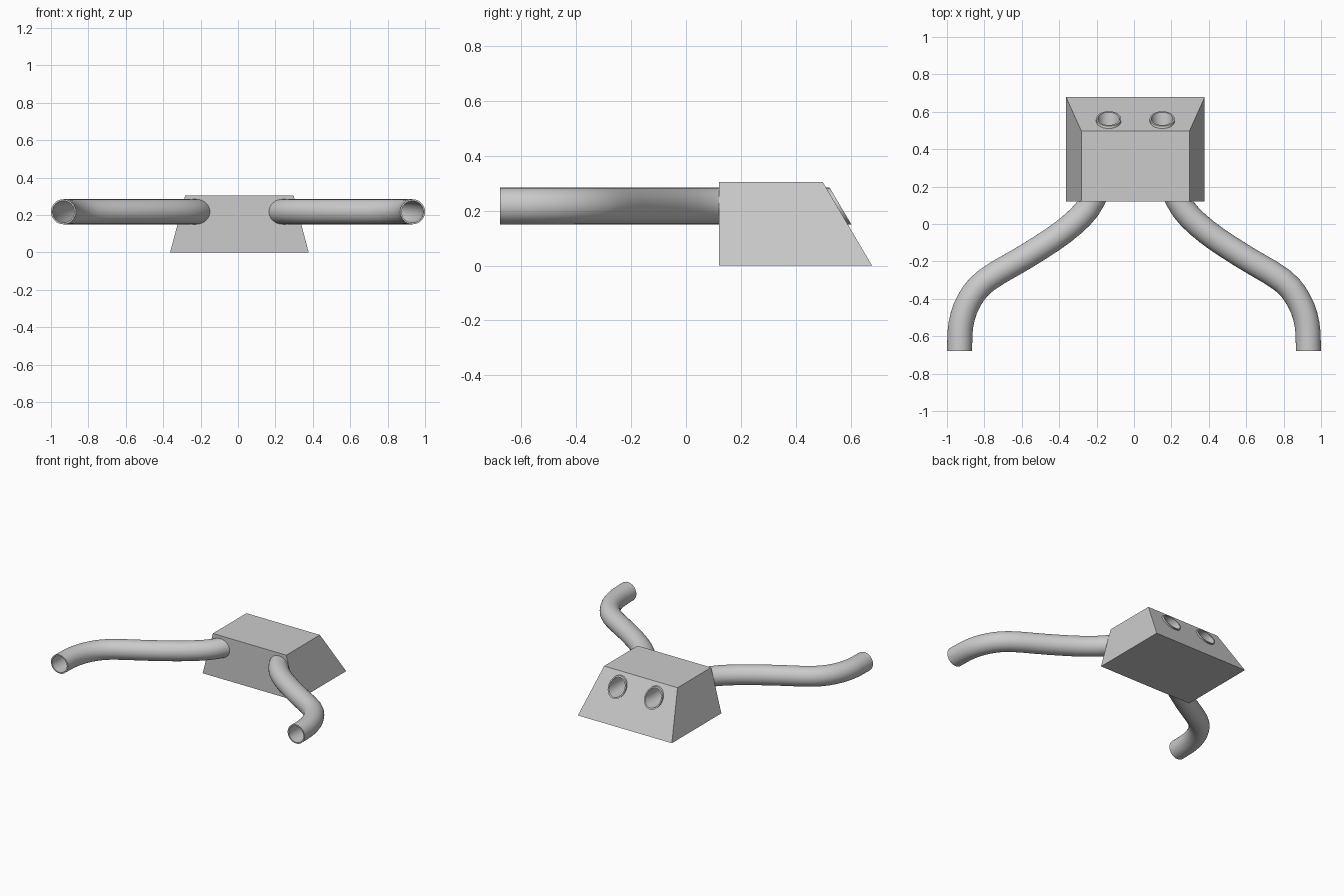
import bpy, bmesh, math
from mathutils import Vector

if "Cube" in bpy.data.objects:
    bpy.data.objects.remove(bpy.data.objects["Cube"])

R, ZC, N = 0.067, 0.217, 32
SLOPE = 0.59                      # lean of the block's rear face (dy per dz)
PATH = [(0.933, -0.678), (0.925, -0.535), (0.882, -0.41), (0.79, -0.30),
        (0.575, -0.17), (0.385, -0.043), (0.257, 0.08), (0.185, 0.23),
        (0.15, 0.38), (0.143, 0.563)]


def new_object(name, bm):
    bmesh.ops.recalc_face_normals(bm, faces=bm.faces)
    me = bpy.data.meshes.new(name)
    bm.to_mesh(me)
    bm.free()
    ob = bpy.data.objects.new(name, me)
    bpy.context.collection.objects.link(ob)
    return ob


def smooth_path(pts, steps=3):
    p = [Vector(q) for q in pts]
    p = [2 * p[0] - p[1]] + p + [2 * p[-1] - p[-2]]
    out = []
    for i in range(1, len(p) - 2):
        a, b, c, d = p[i - 1:i + 3]
        for k in range(steps):
            t = k / steps
            out.append(0.5 * (2 * b + (c - a) * t + (2 * a - 5 * b + 4 * c - d) * t * t
                              + (3 * b - a - 3 * c + d) * t ** 3))
    return out + [p[-2]]


def sweep(bm, side, r, extend=0.0):
    """Rings along the path; the last one is sheared to the rear face slope."""
    pts = smooth_path(PATH)
    last = len(pts) - 1
    rings = []
    for i, p in enumerate(pts):
        d = (pts[min(i + 1, last)] - pts[max(i - 1, 0)]).normalized()
        if i in (0, last):
            d = Vector((0, 1))
        shear = SLOPE if i == last else 0
        shift = 0.0075 * min(max((p.y + 0.4) / 0.5, 0), 1)
        ring = []
        for k in range(N):
            a = 2 * math.pi * k / N
            u, w = r * math.cos(a), r * math.sin(a)
            x, y = p.x + u * d.y, p.y - u * d.x - shear * w
            if i == last:
                y += extend
            ring.append(bm.verts.new((side * x + shift, y, ZC + w)))
        rings.append(ring)
    for a, b in zip(rings, rings[1:]):
        bridge(bm, a, b)
    return rings


def bridge(bm, a, b):
    for k in range(N):
        j = (k + 1) % N
        bm.faces.new((a[k], a[j], b[j], b[k]))


# Wedge-shaped block: upright front, sloping sides and rear
bm = bmesh.new()
low = [bm.verts.new(v) for v in ((-0.363, 0.12, 0), (0.378, 0.12, 0), (0.378, 0.678, 0), (-0.363, 0.678, 0))]
top = [bm.verts.new(v) for v in ((-0.282, 0.12, 0.305), (0.297, 0.12, 0.305), (0.297, 0.498, 0.305), (-0.282, 0.498, 0.305))]
bm.faces.new(low)
bm.faces.new(top)
for k in range(4):
    j = (k + 1) % 4
    bm.faces.new((low[k], low[j], top[j], top[k]))
block = new_object("block", bm)

for side, label in ((-1, "left"), (1, "right")):
    # Hollow curved pipe running through the block
    bm = bmesh.new()
    outer, inner = sweep(bm, side, R), sweep(bm, side, R - 0.009)
    bridge(bm, outer[0], inner[0])
    bridge(bm, outer[-1], inner[-1])
    pipe = new_object(label + "_pipe", bm)
    bpy.ops.object.select_all(action='DESELECT')
    pipe.select_set(True)
    bpy.context.view_layer.objects.active = pipe
    bpy.ops.object.shade_smooth_by_angle(angle=math.radians(35))

    # Solid cutter opening the bore in the block
    bm = bmesh.new()
    rings = sweep(bm, side, R - 0.004, 0.06)
    bm.faces.new(rings[0])
    bm.faces.new(rings[-1])
    cutter = new_object(label + "_bore_cutter", bm)
    cutter.hide_render = True
    cutter.hide_set(True)
    mod = block.modifiers.new(label + "_bore", 'BOOLEAN')
    mod.operation = 'DIFFERENCE'
    mod.solver = 'EXACT'
    mod.object = cutter
